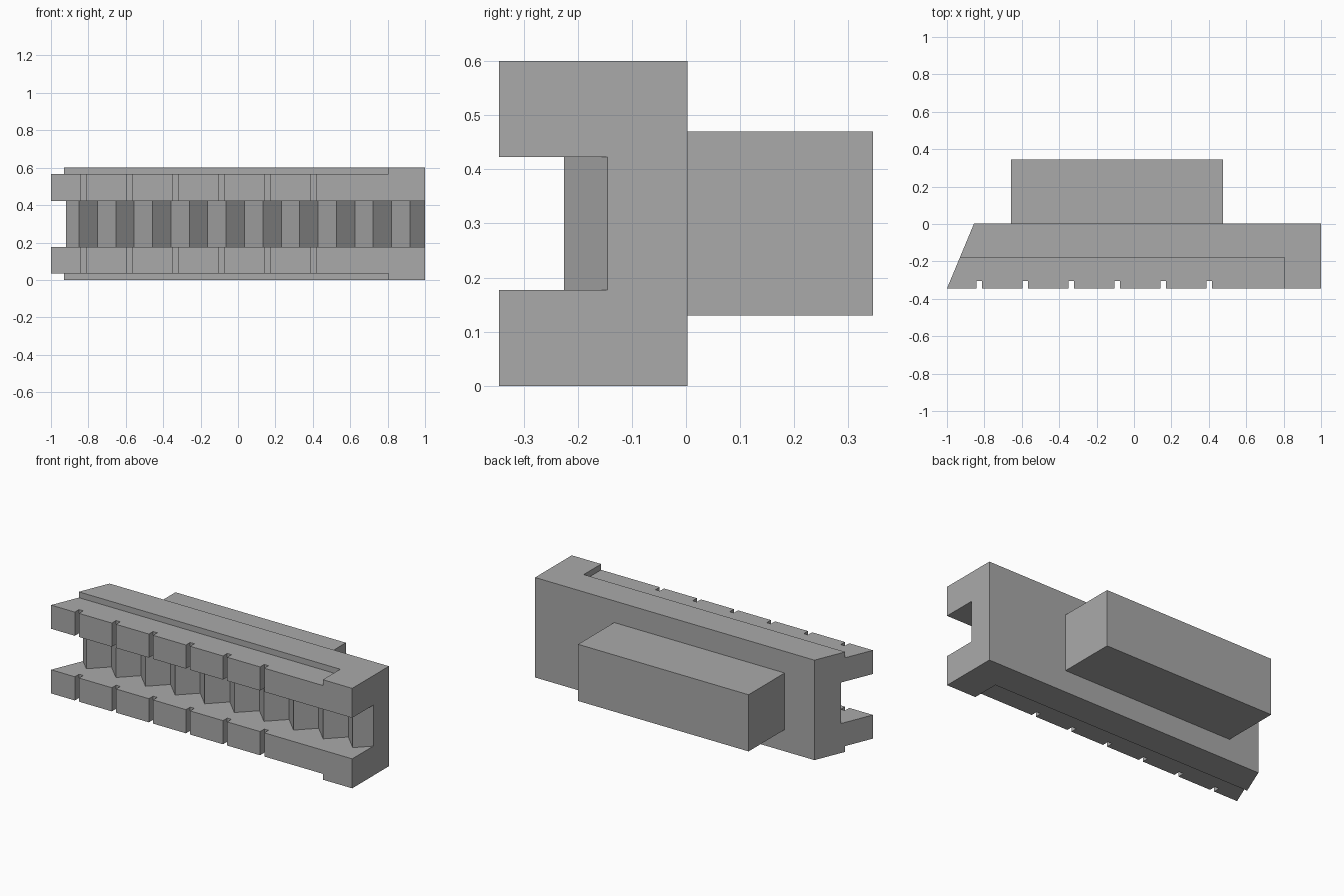
import bpy
import bmesh

cube = bpy.data.objects.get("Cube")
if cube:
    bpy.data.objects.remove(cube, do_unlink=True)

grey = bpy.data.materials.new("plain_grey")
grey.use_nodes = True
GREY = (0.4, 0.4, 0.4, 1)
grey.diffuse_color = GREY
grey.node_tree.nodes["Principled BSDF"].inputs["Base Color"].default_value = GREY

FRONT, BACK, HEIGHT = -0.345, 0.003, 0.6


def prism(name, outline, z0, z1):
    """Extrude a plan outline from z0 to z1."""
    bm = bmesh.new()
    face = bm.faces.new([bm.verts.new((x, y, z0)) for x, y in outline])
    ext = bmesh.ops.extrude_face_region(bm, geom=[face])
    top = [g for g in ext["geom"] if isinstance(g, bmesh.types.BMVert)]
    bmesh.ops.translate(bm, verts=top, vec=(0, 0, z1 - z0))
    bmesh.ops.recalc_face_normals(bm, faces=bm.faces)
    mesh = bpy.data.meshes.new(name)
    bm.to_mesh(mesh)
    bm.free()
    mesh.materials.append(grey)
    obj = bpy.data.objects.new(name, mesh)
    bpy.context.collection.objects.link(obj)
    return obj


def rect(x0, x1, y0, y1):
    return [(x0, y0), (x1, y0), (x1, y1), (x0, y1)]


def carve(target, cutter):
    """Subtract a cutter, then discard it."""
    cutter.hide_render = True
    mod = target.modifiers.new("cut", "BOOLEAN")
    mod.operation, mod.solver, mod.object = "DIFFERENCE", "EXACT", cutter
    bpy.context.view_layer.objects.active = target
    bpy.ops.object.modifier_apply(modifier=mod.name)
    bpy.data.objects.remove(cutter, do_unlink=True)


# Body: slanted left end, small vertical grooves along the front
outline = [(-1, FRONT)]
for i in range(6):
    x = -0.842 + i * 0.246
    outline += [(x, FRONT), (x, -0.305), (x + 0.028, -0.305), (x + 0.028, FRONT)]
outline += [(1, FRONT), (1, BACK), (-0.855, BACK)]
body = prism("rail_body", outline, 0, HEIGHT)

# Shallow steps on the top and bottom, stopping short of the right end
for z0, z1 in ((-0.1, 0.035), (HEIGHT - 0.035, HEIGHT + 0.1)):
    carve(body, prism("step_cutter", rect(-1.2, 0.805, -0.5, -0.18), z0, z1))

# Front channel with a row of pointed teeth along its back wall
pitch = 0.1966
teeth = [(1.3, -0.5), (-1.3, -0.5)]
for i in range(-1, 11):
    peak = -0.85 + i * pitch
    teeth += [(peak, -0.225), (peak + pitch / 2, -0.127)]
carve(body, prism("channel_cutter", teeth, 0.177, 0.423))

# Mounting block on the back
prism("back_block", rect(-0.657, 0.475, BACK, 0.345), 0.13, 0.47)
